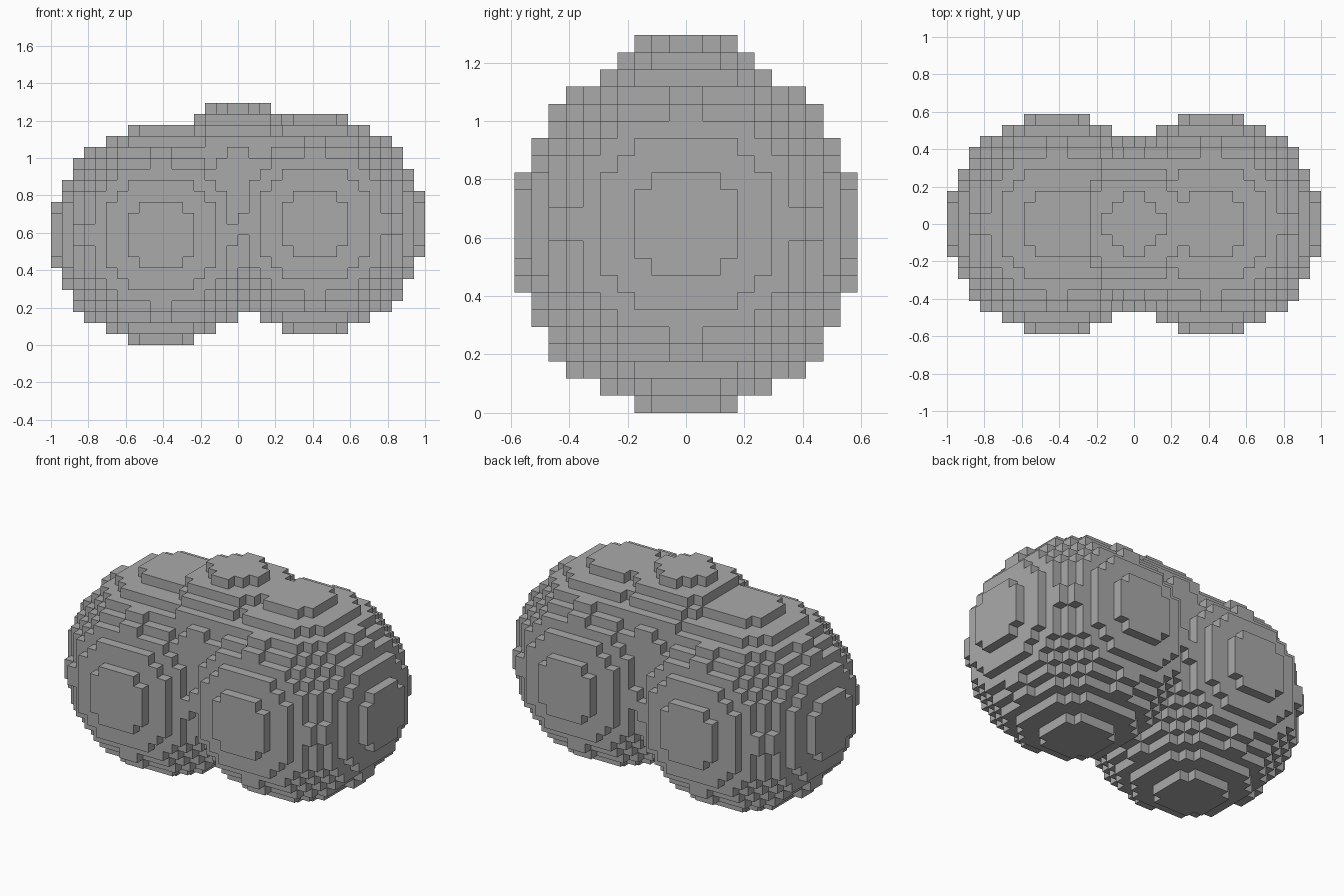
import bpy
import bmesh
from mathutils import Vector

if "Cube" in bpy.data.objects:
    bpy.data.objects.remove(bpy.data.objects["Cube"], do_unlink=True)

VOXEL = 2 / 34
ORIGIN = Vector((17, 10, 0))

# Centre and radius of each ball, in voxels
BALLS = [
    (Vector((10, 10, 10)), 10),   # right lobe
    (Vector((24, 10, 11)), 10),   # left lobe
    (Vector((17, 10, 15)), 7),    # top lobe
]


def ball_cells(centre, radius):
    """Grid cells whose middle lies inside the ball."""
    cells = set()
    span = range(-radius, radius)
    for i in span:
        for j in span:
            for k in span:
                offset = Vector((i + 0.5, j + 0.5, k + 0.5))
                if offset.length < radius:
                    corner = centre + Vector((i, j, k))
                    cells.add(tuple(round(c) for c in corner))
    return cells


def voxel_mesh(name, cells):
    """Outer skin of a set of cells, with shared vertices."""
    bm = bmesh.new()
    verts = {}

    def vert(corner):
        if corner not in verts:
            verts[corner] = bm.verts.new((Vector(corner) - ORIGIN) * VOXEL)
        return verts[corner]

    for cell in cells:
        for axis in range(3):
            u, v = (axis + 1) % 3, (axis + 2) % 3
            for side in (0, 1):
                neighbour = list(cell)
                neighbour[axis] += 2 * side - 1
                if tuple(neighbour) in cells:
                    continue
                ring = []
                for du, dv in ((0, 0), (1, 0), (1, 1), (0, 1)):
                    corner = list(cell)
                    corner[axis] += side
                    corner[u] += du
                    corner[v] += dv
                    ring.append(vert(tuple(corner)))
                bm.faces.new(ring if side else ring[::-1])

    mesh = bpy.data.meshes.new(name)
    bm.to_mesh(mesh)
    bm.free()
    obj = bpy.data.objects.new(name, mesh)
    bpy.context.collection.objects.link(obj)
    return obj


# Plain grey surface
grey = bpy.data.materials.new("grey")
grey.use_nodes = True
colour = (0.4, 0.4, 0.4, 1)
grey.diffuse_color = colour
grey.node_tree.nodes["Principled BSDF"].inputs["Base Color"].default_value = colour

# Three merged balls as one stepped body
all_cells = set().union(*(ball_cells(c, r) for c, r in BALLS))
body = voxel_mesh("blocky_body", all_cells)
body.data.materials.append(grey)
